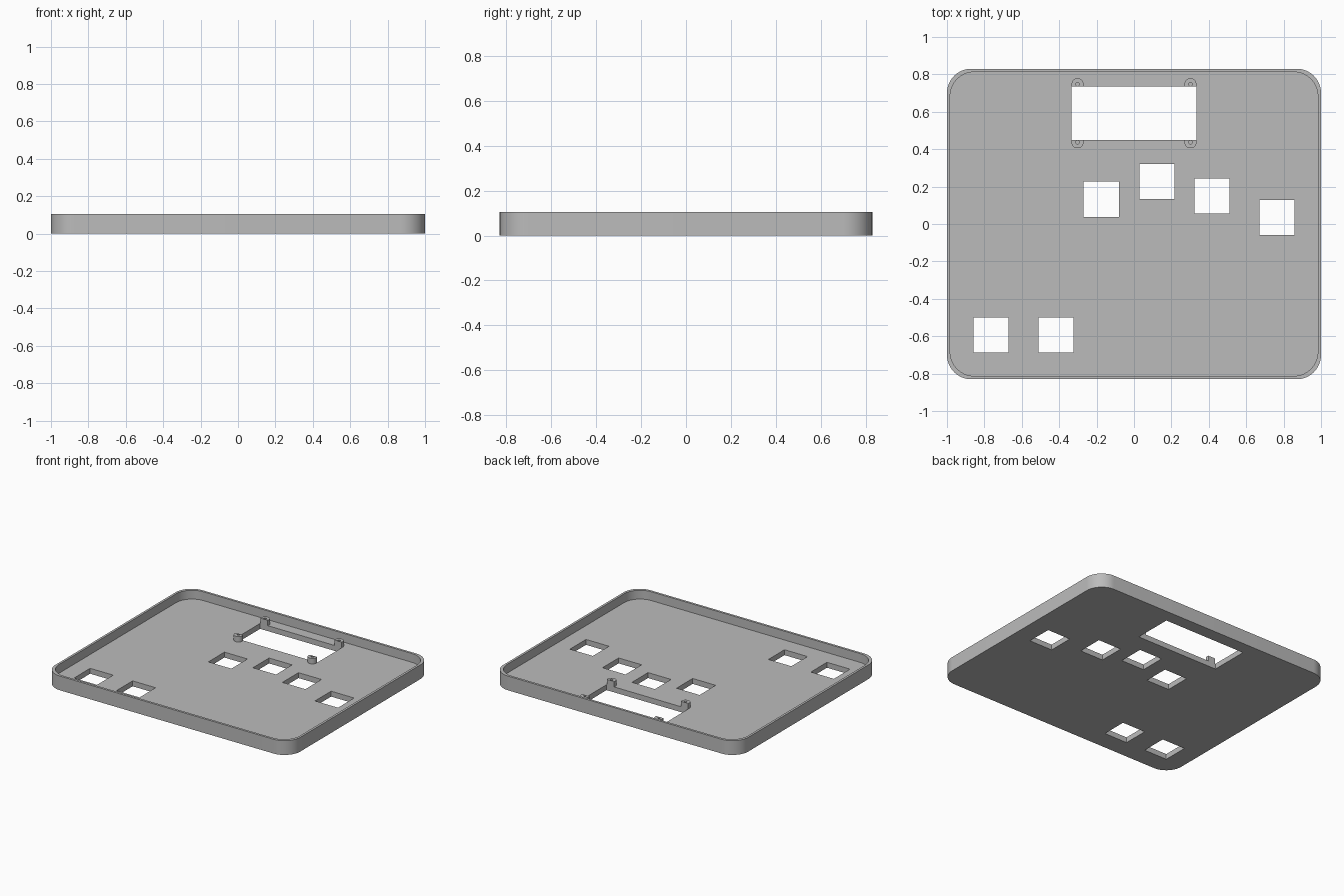
import bpy, bmesh, math
from mathutils import Matrix

cube = bpy.data.objects.get("Cube")
if cube:
    bpy.data.objects.remove(cube, do_unlink=True)

HALF_X, HALF_Y, HEIGHT = 1.0, 0.83, 0.105
FLOOR, WALL, RADIUS = 0.04, 0.017, 0.13
POST_TOP = 0.08

grey = bpy.data.materials.new("plain grey")
grey.use_nodes = True
colour = (0.5, 0.5, 0.5, 1)
grey.diffuse_color = colour
grey.node_tree.nodes["Principled BSDF"].inputs["Base Color"].default_value = colour


def make_object(name, bm):
    mesh = bpy.data.meshes.new(name)
    bmesh.ops.recalc_face_normals(bm, faces=bm.faces)
    bm.to_mesh(mesh)
    bm.free()
    mesh.materials.append(grey)
    obj = bpy.data.objects.new(name, mesh)
    bpy.context.collection.objects.link(obj)
    return obj


def rounded_slab(name, hx, hy, radius, z0, z1, steps=16):
    bm = bmesh.new()
    verts = []
    for corner, (sx, sy) in enumerate([(1, 1), (-1, 1), (-1, -1), (1, -1)]):
        for i in range(steps + 1):
            a = math.pi / 2 * (corner + i / steps)
            verts.append(bm.verts.new((sx * (hx - radius) + radius * math.cos(a),
                                       sy * (hy - radius) + radius * math.sin(a), z0)))
    face = bm.faces.new(verts)
    top = bmesh.ops.extrude_face_region(bm, geom=[face])["geom"]
    moved = [v for v in top if isinstance(v, bmesh.types.BMVert)]
    bmesh.ops.translate(bm, verts=moved, vec=(0, 0, z1 - z0))
    return make_object(name, bm)


def box(name, x, y, width, depth, z0=-0.1, z1=0.3):
    bm = bmesh.new()
    place = Matrix.Translation((x, y, (z0 + z1) / 2)) @ Matrix.Diagonal((width, depth, z1 - z0, 1))
    bmesh.ops.create_cube(bm, size=1, matrix=place)
    return make_object(name, bm)


def cylinder(name, x, y, radius, z0, z1):
    bm = bmesh.new()
    bmesh.ops.create_cone(bm, cap_ends=True, segments=32, radius1=radius, radius2=radius,
                          depth=z1 - z0, matrix=Matrix.Translation((x, y, (z0 + z1) / 2)))
    return make_object(name, bm)


def cut(obj, cutters):
    """Subtract the cutters and bake the result."""
    for cutter in cutters:
        cutter.hide_render = True
        mod = obj.modifiers.new("cut", "BOOLEAN")
        mod.operation, mod.solver, mod.object = "DIFFERENCE", "EXACT", cutter
    bpy.context.view_layer.update()
    baked = bpy.data.meshes.new_from_object(obj.evaluated_get(bpy.context.evaluated_depsgraph_get()))
    obj.modifiers.clear()
    obj.data = baked


def smooth(obj):
    bpy.ops.object.select_all(action="DESELECT")
    obj.select_set(True)
    bpy.context.view_layer.objects.active = obj
    bpy.ops.object.shade_smooth_by_angle(angle=math.radians(30))


# Tray with a raised rim, a display window and square switch openings
tray = rounded_slab("tray", HALF_X, HALF_Y, RADIUS, 0, HEIGHT)
cavity = rounded_slab("cavity_cutter", HALF_X - WALL, HALF_Y - WALL, RADIUS, FLOOR, HEIGHT + 0.1)
window = box("window_cutter", 0, 0.592, 0.668, 0.286)
switches = [(-0.175, 0.132), (0.123, 0.227), (0.417, 0.15),
            (0.764, 0.035), (-0.764, -0.593), (-0.417, -0.593)]
holes = [box("switch_cutter", x, y, 0.188, 0.188) for x, y in switches]
cut(tray, [cavity, window] + holes)
smooth(tray)

# Four bored screw posts, trimmed flush with the display window
helpers = [cavity, window] + holes
for side, sx in (("left", 1), ("right", -1)):
    for end, y in (("back", 0.747), ("front", 0.437)):
        post = cylinder(f"screw_post_{end}_{side}", sx * 0.302, y, 0.032, FLOOR - 0.005, POST_TOP)
        bore = cylinder("bore_cutter", sx * 0.302, y, 0.01, FLOOR, POST_TOP + 0.1)
        cut(post, [bore, window])
        smooth(post)
        helpers.append(bore)

for helper in helpers:
    bpy.data.objects.remove(helper, do_unlink=True)
